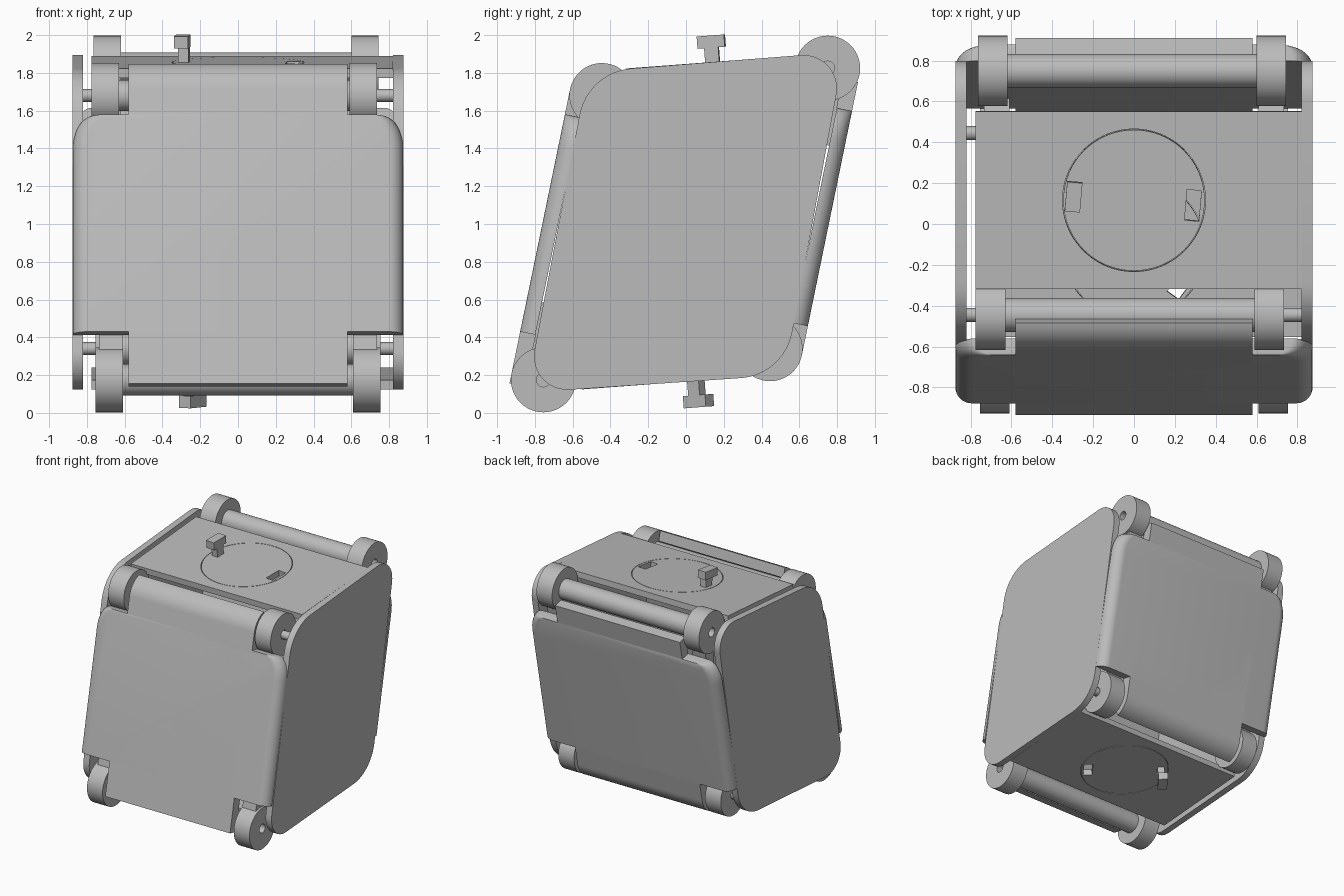
import bpy, bmesh
from math import sin, cos, pi, radians
from mathutils import Vector, Matrix

if "Cube" in bpy.data.objects:
    bpy.data.objects.remove(bpy.data.objects["Cube"])

gray = bpy.data.materials.new("plain gray")
gray.use_nodes = True
COLOR = (0.5, 0.5, 0.5, 1)
gray.diffuse_color = COLOR
gray.node_tree.nodes["Principled BSDF"].inputs["Base Color"].default_value = COLOR


def finish(name, bm, smooth=True):
    bmesh.ops.recalc_face_normals(bm, faces=bm.faces)
    me = bpy.data.meshes.new(name)
    bm.to_mesh(me)
    bm.free()
    me.materials.append(gray)
    ob = bpy.data.objects.new(name, me)
    bpy.context.collection.objects.link(ob)
    if smooth:
        bpy.ops.object.select_all(action="DESELECT")
        ob.select_set(True)
        bpy.context.view_layer.objects.active = ob
        bpy.ops.object.shade_smooth_by_angle(angle=radians(35))
    return ob


def loft(name, rings, loop=False):
    """Skin closed rings; cap the ends, or join last to first."""
    bm = bmesh.new()
    rows = [[bm.verts.new(p) for p in ring] for ring in rings]
    n = len(rows[0])
    pairs = list(zip(rows, rows[1:])) + ([(rows[-1], rows[0])] if loop else [])
    for a, b in pairs:
        for i in range(n):
            j = (i + 1) % n
            bm.faces.new((a[i], a[j], b[j], b[i]))
    if not loop:
        bm.faces.new(rows[0])
        bm.faces.new(rows[-1])
    return finish(name, bm)


def prism(name, outline, x0, x1):
    return loft(name, [[(x, p[0], p[1]) for p in outline] for x in (x0, x1)])


def circle(c, r, n=48):
    return [c + Vector((cos(2 * pi * i / n), sin(2 * pi * i / n))) * r for i in range(n)]


def rounded(corners, t, steps=12):
    """Polygon with each corner replaced by an arc starting t away from it."""
    out = []
    for i, p in enumerate(corners):
        a = (corners[i - 1] - p).normalized()
        b = (corners[(i + 1) % len(corners)] - p).normalized()
        half = a.angle(b) / 2
        c = p + (a + b).normalized() * t / cos(half)
        s, e = p + a * t - c, p + b * t - c
        w = s.angle(e)
        out += [c + s * sin(w * (1 - k / steps)) / sin(w) + e * sin(w * k / steps) / sin(w)
                for k in range(steps + 1)]
    return out


def box(name, size, centre, matrix):
    bm = bmesh.new()
    bmesh.ops.create_cube(bm, size=1, matrix=matrix @ Matrix.Translation(centre)
                          @ Matrix.Diagonal((*size, 1)))
    return finish(name, bm, False)


def cylinder(name, r, depth, matrix):
    bm = bmesh.new()
    bmesh.ops.create_cone(bm, cap_ends=True, segments=96, radius1=r, radius2=r,
                          depth=depth, matrix=matrix)
    return finish(name, bm)


def cut(ob, cutter):
    mod = ob.modifiers.new("cut", "BOOLEAN")
    mod.object, mod.operation, mod.solver = cutter, "DIFFERENCE", "EXACT"
    cutter.hide_render = True
    cutter.hide_set(True)


# Side plates: leaning rounded parallelograms
corners = [Vector(p) for p in ((-.845, .107), (-.52, 1.805), (.838, 1.912), (.52, .2))]
for side, s in (("left", 1), ("right", -1)):
    prism(side + "_side_plate", rounded(corners, .23), s * .82, s * .875)

# Top and bottom plates, each with a turning disc, a T clip and a slot
TILT = radians(4.3)
for name, y, z, flip, turn in (("top", .116, 1.856, 0, -5), ("bottom", -.116, .157, pi, 36)):
    frame = Matrix.Translation((0, y, z)) @ Matrix.Rotation(TILT + flip, 4, "X")
    plate = box(name + "_plate", (1.595, .87, .05), (.0225, 0, -.025), frame)
    cut(plate, cylinder(name + "_disc_cutter", .35, .2, frame))
    cylinder_frame = frame @ Matrix.Translation((0, 0, -.025))
    disc = cylinder(name + "_disc", .346, .05, cylinder_frame)
    spin = frame @ Matrix.Rotation(radians(turn), 4, "Z")
    cut(disc, box(name + "_slot_cutter", (.07, .15, .2), (.29, 0, 0), spin))
    box(name + "_clip_stem", (.055, .075, .12), (-.287, 0, .02), spin)
    box(name + "_clip_head", (.075, .145, .065), (-.297, 0, .108), spin)

# Hinged panels: front, and back turned end for end
OUT, INN, HUB, BAR, HOLE = .172, .09, .172, .083, .037
for name, low, high, s, ends, mid in (
        ("front", (-.755, .175), (-.445, 1.68), -1, (.225, 1.4), -.055),
        ("back", (.445, .34), (.75, 1.825), 1, (.157, 1.32), .04)):
    low, high = Vector(low), Vector(high)
    length = (high - low).length
    up = (high - low).normalized()
    out = Vector((up.y, -up.x)) * s

    def at(d, h):
        return low + out * d + up * h

    # Wide part with rolled side edges and rounded upper corners
    rings = []
    for k in range(9):
        a = k / 8 * pi / 2
        w = .875 - .08 * (1 - cos(a))
        d = INN + (OUT - INN) * sin(a)
        half = [(w, ends[0])] + [(w - .1 * (1 - cos(b)), ends[1] - .18 * (1 - sin(b)))
                                 for b in (i / 10 * pi / 2 for i in range(11))]
        outline = half + [(-x, h) for x, h in reversed(half)]
        rings.append([(x, *at(d, h)) for x, h in outline])
    loft(name + "_panel", rings)

    # Narrow tongue that curls round one hinge bar
    arc = [radians(65) * i / 12 for i in range(13)]
    tongue = [(OUT, mid)] + [(OUT * cos(a), length + OUT * sin(a)) for a in arc]
    tongue += [(INN * cos(a), length + INN * sin(a)) for a in reversed(arc)] + [(INN, mid)]
    if name == "back":
        tongue = [(d, length - h) for d, h in tongue]
    prism(name + "_panel_tongue", [at(d, h) for d, h in tongue], -.58, .58)

    # Hinge bars, hubs with pin holes, and brackets
    for level, c, way, shift in (("lower", low, 1, 0),
                                 ("upper", high, -1, -.02 if s < 0 else -.01)):
        label = name + "_" + level
        prism(label + "_bar", circle(c, BAR), -.66 + shift, .66 + shift)
        for side, m in (("left", 1), ("right", -1)):
            a, b = m * .61 + shift, m * .755 + shift
            loft(f"{label}_{side}_hub", [[(x, *p) for p in circle(c, r)] for x, r in
                                         ((a, HOLE), (a, HUB), (b, HUB), (b, HOLE))], True)
            base = 0 if way > 0 else length
            strap = [at(d, base + way * h) for d, h in
                     ((-.04, .1), (INN, .1), (INN, .4), (.02, .4))]
            prism(f"{label}_{side}_bracket", strap, a, m * .735 + shift)
            # Pins reach the side plates where the plates cover the hubs
            if (name, level) in (("front", "upper"), ("back", "lower")):
                prism(f"{label}_{side}_pin", circle(c, .034, 24), m * .7, m * .83)
